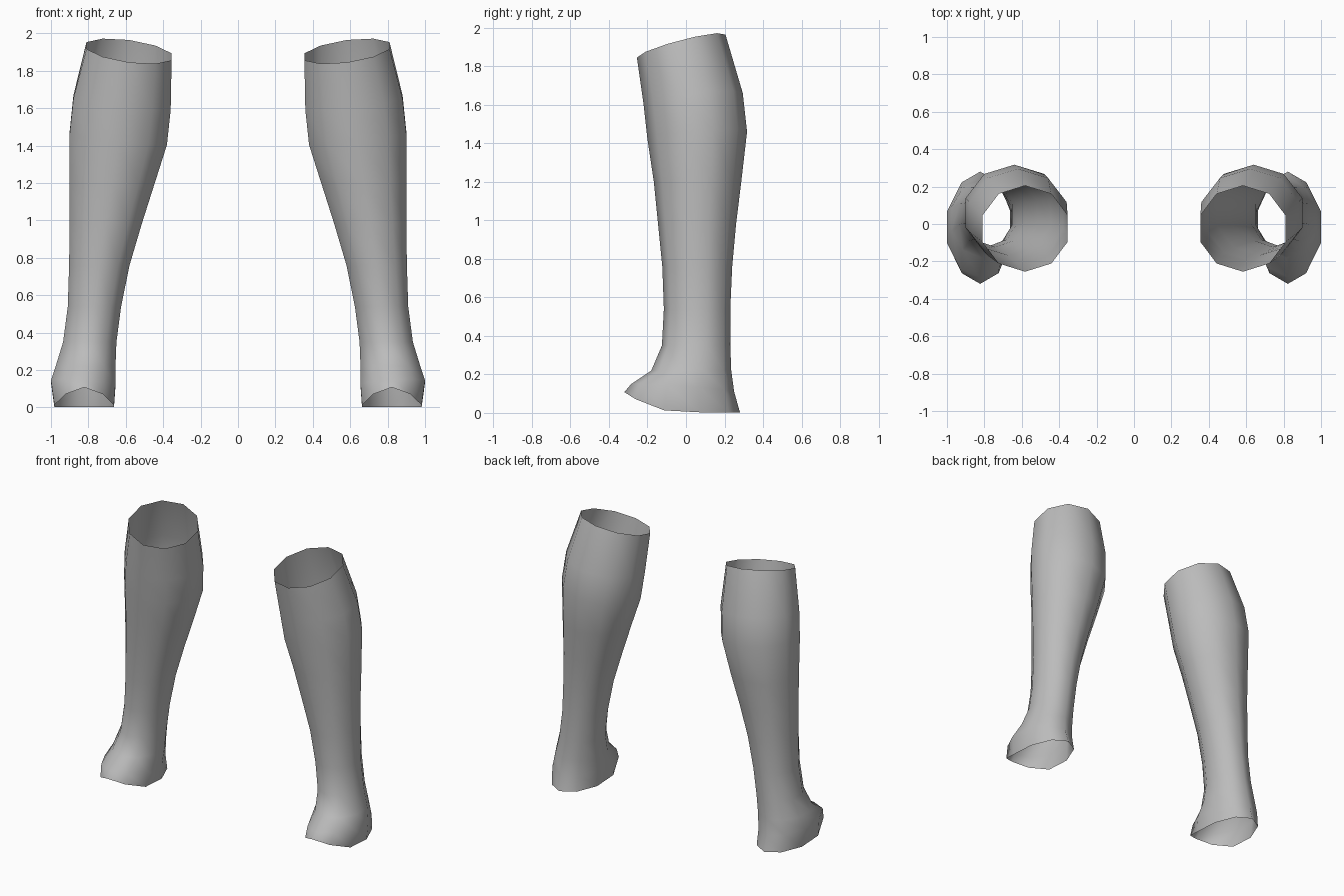
import bpy
import bmesh
import math

cube = bpy.data.objects.get("Cube")
if cube:
    bpy.data.objects.remove(cube, do_unlink=True)

grey = bpy.data.materials.new("plain_grey")
grey.use_nodes = True
colour = (0.5, 0.5, 0.5, 1)
grey.diffuse_color = colour
grey.node_tree.nodes["Principled BSDF"].inputs["Base Color"].default_value = colour

SIDES = 10
WIDEST = math.sin(math.radians(72))

# Cross-sections, top to bottom:
# height, inner x, outer x, front y, back y, rise to back, rise to outside
SECTIONS = [
    (1.905, 0.355, 0.81, -0.255, 0.205, 0.06, 0.03),
    (1.63, 0.36, 0.88, -0.22, 0.295, 0.03, 0.03),
    (1.44, 0.38, 0.90, -0.20, 0.317, 0.02, 0.03),
    (1.20, 0.445, 0.90, -0.167, 0.287, 0, 0),
    (0.98, 0.515, 0.90, -0.145, 0.26, 0, 0),
    (0.76, 0.58, 0.903, -0.123, 0.24, 0, 0),
    (0.54, 0.625, 0.91, -0.115, 0.23, 0, 0),
    (0.35, 0.65, 0.935, -0.125, 0.23, 0, 0),
    (0.22, 0.655, 0.975, -0.18, 0.235, 0, 0),
    (0.13, 0.655, 1.0, -0.285, 0.25, -0.02, 0.01),
]
# Foot opening, with its front edge arched upwards
RIM = (0.003, 0.663, 0.982, -0.32, 0.28, 0, 0)
ARCH = 0.105


def ring(bm, section, side, arch=0):
    z, inner, outer, front, back, rise_y, rise_x = section
    verts = []
    for i in range(SIDES):
        a = math.tau * i / SIDES
        across, along = math.sin(a) / WIDEST, -math.cos(a)
        x = (inner + outer) / 2 + across * (outer - inner) / 2
        y = (front + back) / 2 + along * (back - front) / 2
        height = z + along * rise_y + across * rise_x + arch * max(0, -along) ** 2
        verts.append(bm.verts.new((side * x, y, height)))
    return verts


def make_leg(name, side):
    bm = bmesh.new()
    rings = [ring(bm, s, side) for s in SECTIONS]
    rings.append(ring(bm, RIM, side, ARCH))
    for upper, lower in zip(rings, rings[1:]):
        for i in range(SIDES):
            j = (i + 1) % SIDES
            quad = [upper[i], lower[i], lower[j], upper[j]]
            face = bm.faces.new(quad if side > 0 else quad[::-1])
            face.smooth = True
    mesh = bpy.data.meshes.new(name)
    bm.to_mesh(mesh)
    bm.free()
    mesh.materials.append(grey)
    bpy.context.collection.objects.link(bpy.data.objects.new(name, mesh))


# Two open, mirrored leg sleeves
make_leg("left_leg_sleeve", 1)
make_leg("right_leg_sleeve", -1)
